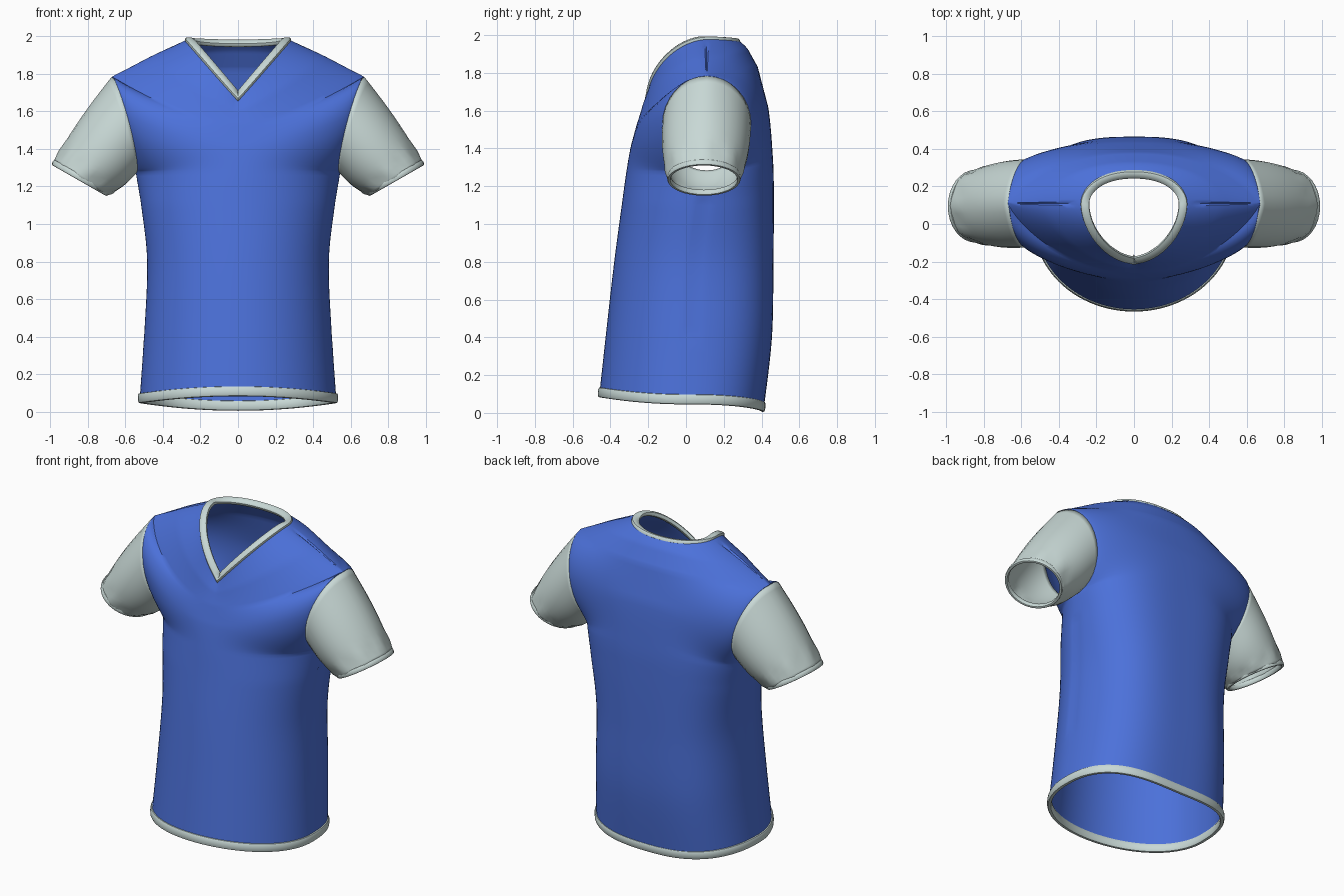
import bpy, bmesh, math
from mathutils import Vector

if "Cube" in bpy.data.objects:
    bpy.data.objects.remove(bpy.data.objects["Cube"])

def material(name, col):
    m = bpy.data.materials.new(name)
    m.diffuse_color = (*col, 1)
    m.use_nodes = True
    m.node_tree.nodes["Principled BSDF"].inputs["Base Color"].default_value = m.diffuse_color
    return m

BLUE = material("royal blue fabric", (0.072, 0.165, 0.70))
GREY = material("pale grey trim", (0.58, 0.69, 0.67))

def make(name, verts, faces, mat, thick=0, mirror=False):
    me = bpy.data.meshes.new(name)
    me.from_pydata(verts, [], faces)
    bm = bmesh.new()
    bm.from_mesh(me)
    bmesh.ops.remove_doubles(bm, verts=bm.verts, dist=0.0005)
    bmesh.ops.recalc_face_normals(bm, faces=bm.faces)
    bm.to_mesh(me)
    bm.free()
    ob = bpy.data.objects.new(name, me)
    bpy.context.collection.objects.link(ob)
    me.materials.append(mat)
    bpy.ops.object.select_all(action='DESELECT')
    ob.select_set(True)
    bpy.context.view_layer.objects.active = ob
    bpy.ops.object.shade_smooth_by_angle(angle=math.radians(40))
    if thick:
        s = ob.modifiers.new("cloth", 'SOLIDIFY')
        s.thickness, s.offset = thick, 0
    if mirror:
        ob.modifiers.new("mirror", 'MIRROR')
    return ob

def grid_faces(rows, cols, start=0, wrap=False):
    out = []
    for r in range(rows - 1):
        for c in range(cols if wrap else cols - 1):
            d = (c + 1) % cols
            a = start + r * cols
            out.append((a + c, a + d, a + cols + d, a + cols + c))
    return out

# Body keys, hem to neckline: centre front y,z / centre back y,z / side edge x,y,z
KEYS = [
    (-.455, .085, .405, .008, .520, .00, .048),
    (-.415, .45, .450, .40, .495, .02, .42),
    (-.375, .80, .458, .80, .480, .04, .80),
    (-.335, 1.10, .460, 1.15, .512, .08, 1.10),
    (-.310, 1.28, .455, 1.35, .540, .11, 1.28),   # underarm
    (-.285, 1.42, .430, 1.62, .575, .11, 1.53),
    (-.255, 1.53, .375, 1.83, .670, .11, 1.78),   # shoulder tip
    (-.230, 1.60, .325, 1.92, .470, .11, 1.885),
    (-.200, 1.66, .280, 1.965, .275, .11, 1.975), # neckline
]
# Curve shape per key: front p, q, z power / back p, q, z power
SHAPE = [(2, .5, 2, 3, .42, 2)] * 4 + [
    (2, .55, 2, 3, .45, 2), (2.2, .9, 2, 2.6, .85, 2),
    (2, .8, 1.6, 2.3, .8, 2), (1.9, .65, 1.2, 2.2, .6, 2), (1.8, .55, 1, 2.2, .5, 2)]

def interp(table, k, smooth=True):
    i = min(int(k), len(table) - 2)
    t = k - i
    p = [table[max(0, min(len(table) - 1, i + j))] for j in (-1, 0, 1, 2)]
    if not smooth or i in (5, 6):
        return [b + (c - b) * t for b, c in zip(p[1], p[2])]
    return [b + .5 * t * (c - a + t * (2*a - 5*b + 4*c - d + t * (3*(b - c) + d - a)))
            for a, b, c, d in zip(*p)]

def armhole(a, side):          # a: 0 underarm .. pi shoulder tip; side -1 front, 1 back
    return Vector((.605 - .065 * math.cos(a) - .03 * math.sin(a),
                   .11 + side * .23 * math.sin(a), 1.53 - .25 * math.cos(a)))

def cuff(a, side):
    return Vector((.845 - .14 * math.cos(a), .095 + side * .185 * math.sin(a),
                   1.235 - .08 * math.cos(a)))

STEP, HALF = 8, 24
def body_row(k, side):
    key, sh = interp(KEYS, k), interp(SHAPE, k, False)
    yc, zc = key[:2] if side < 0 else key[2:4]
    p, q, pz = sh[:3] if side < 0 else sh[3:]
    edge = Vector(key[4:])
    if 4 <= k <= 6:
        edge = armhole((k - 4) * math.pi / 2, side)
    row = []
    for c in range(-HALF, HALF + 1):
        X = math.sin(c / HALF * math.pi / 2)
        A = min(1, abs(X))
        y = edge.y + (yc - edge.y) * max(0, 1 - A ** p) ** q
        z = zc + (edge.z - zc) * A ** pz
        x = edge.x * X
        if abs(c) == HALF and 1 <= k <= 3.2:      # side seam crease
            x *= .985
        if abs(c) == HALF and 6.3 < k < 7.7:      # shoulder seam crease
            z -= .008
        row.append(Vector((x, y, z)))
    return row

# Torso: front and back panels joined at side and shoulder seams, armholes left open
nrows = STEP * (len(KEYS) - 1) + 1
verts, faces = [], []
for side in (-1, 1):
    faces += grid_faces(nrows, 2 * HALF + 1, len(verts))
    for r in range(nrows):
        verts += body_row(r / STEP, side)
make("torso", verts, faces, BLUE, .01)

# Sleeves: lofted from armhole to cuff with soft gathers near the cuff
NA, M = 16, 14
def loop(fn):
    return ([fn(math.pi * i / NA, -1) for i in range(NA + 1)] +
            [fn(math.pi * i / NA, 1) for i in range(NA - 1, 0, -1)])
arm, end = loop(armhole), loop(cuff)
verts = []
for j in range(M + 1):
    t = j / M
    mid = sum(((a + b) / 2 for a, b in zip(arm, arm[1:] + arm[:1])), Vector()) / len(arm)
    cen = mid.lerp(Vector((.845, .095, 1.235)), t)
    for i, (a, b) in enumerate(zip(arm, end)):
        p = a.lerp(b, t)
        d = (p - cen).normalized()
        gather = .007 * math.cos(i * math.pi / 2) * math.exp(-((t - .86) / .09) ** 2)
        verts.append(p + d * (.014 * math.sin(math.pi * t) + gather))
make("sleeve", verts, grid_faces(M + 1, len(arm), wrap=True), GREY, .01, True)

# Rounded trim band swept round a closed loop
def band(name, pts, axis, r_in, r_ax, s_in, s_ax, mirror=False):
    axis = Vector(axis).normalized()
    cen = sum(pts, Vector()) / len(pts)
    n, S, verts = len(pts), 12, []
    for i, p in enumerate(pts):
        t0 = (p - pts[i - 1]).normalized()
        t = (t0 + (pts[(i + 1) % n] - p).normalized()).normalized()
        d = t.cross(axis).normalized()
        if d.dot(cen - p) < 0:
            d = -d
        d /= max(.6, t.dot(t0))
        for s in range(S):
            a = 2 * math.pi * s / S
            ca, sa = math.cos(a), math.sin(a)
            ca = math.copysign(abs(ca) ** .7, ca)
            sa = math.copysign(abs(sa) ** .7, sa)
            verts.append(p + d * (s_in + r_in * ca) + axis * (s_ax + r_ax * sa))
    f = grid_faces(n, S, wrap=True)
    f += [((n - 1) * S + s, (n - 1) * S + (s + 1) % S, (s + 1) % S, s) for s in range(S)]
    make(name, verts, f, GREY, mirror=mirror)

def ring(k):
    return body_row(k, -1) + body_row(k, 1)[-2:0:-1]

band("collar", ring(len(KEYS) - 1), (0, -.5, .86), .023, .016, .014, .006)
band("hem_band", ring(0), (0, .085, 1), .014, .027, 0, .024)
band("cuff_band", end, (-.48, 0, .87), .010, .016, 0, .012, True)
